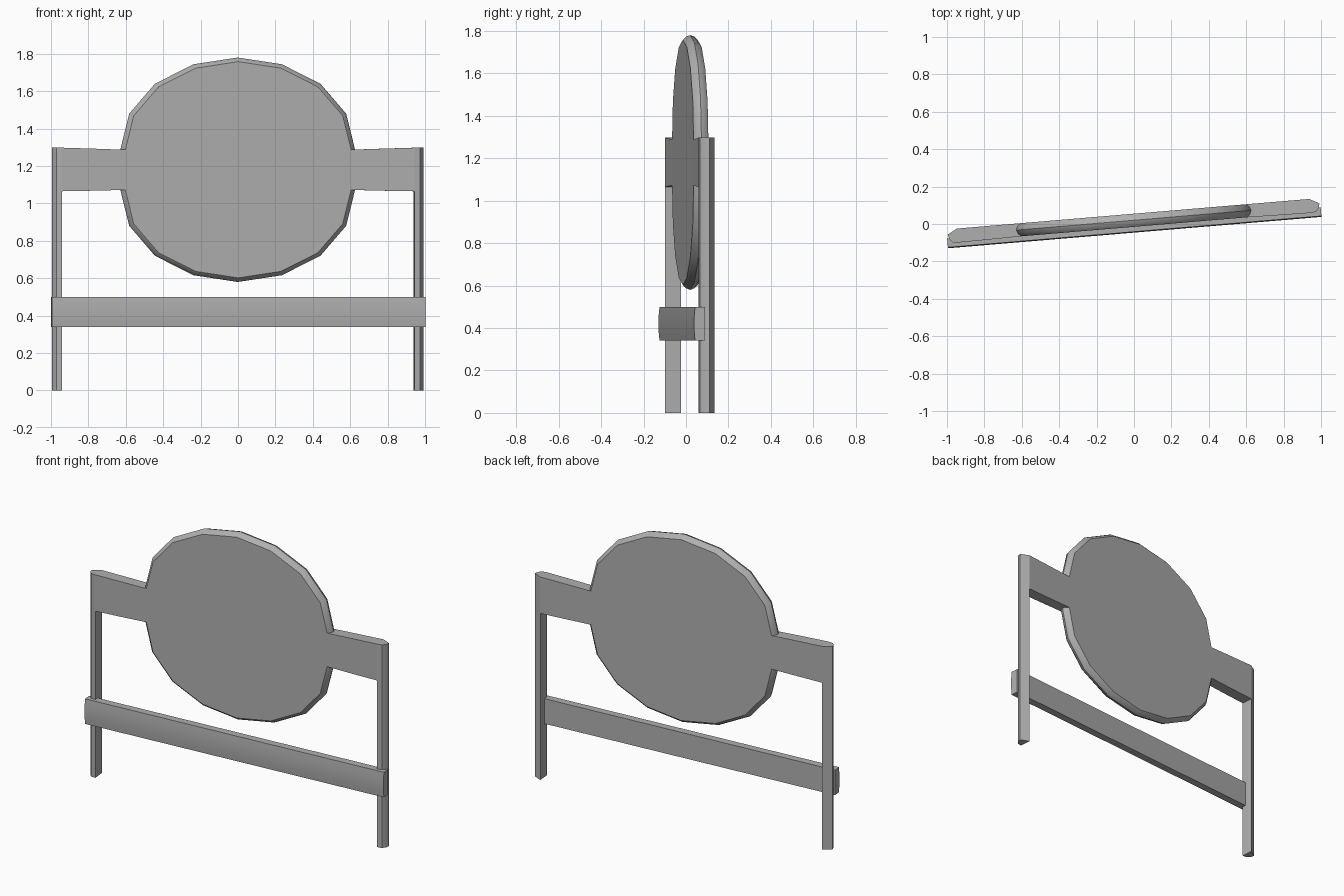
import bpy, bmesh, math

if "Cube" in bpy.data.objects:
    bpy.data.objects.remove(bpy.data.objects["Cube"])

YAW = math.radians(4.8)

# Dark grey finish shared by all parts
grey = bpy.data.materials.new("dark_grey")
grey.diffuse_color = (.43, .43, .43, 1)
grey.use_nodes = True
grey.node_tree.nodes["Principled BSDF"].inputs["Base Color"].default_value = grey.diffuse_color


def loft(name, rings, angle=35):
    """Skin equal-sized closed rings of points, cap both ends, turn to the model's yaw."""
    bm = bmesh.new()
    rows = [[bm.verts.new(p) for p in ring] for ring in rings]
    n = len(rows[0])
    for a, b in zip(rows, rows[1:]):
        for i in range(n):
            j = (i + 1) % n
            bm.faces.new((a[i], a[j], b[j], b[i]))
    bm.faces.new(rows[0])
    bm.faces.new(rows[-1])
    bmesh.ops.recalc_face_normals(bm, faces=bm.faces)
    mesh = bpy.data.meshes.new(name)
    bm.to_mesh(mesh)
    bm.free()
    mesh.materials.append(grey)
    obj = bpy.data.objects.new(name, mesh)
    bpy.context.collection.objects.link(obj)
    obj.rotation_euler.z = YAW
    bpy.ops.object.select_all(action='DESELECT')
    obj.select_set(True)
    bpy.context.view_layer.objects.active = obj
    bpy.ops.object.shade_smooth_by_angle(angle=math.radians(angle))
    return obj


# Round back panel: slightly squared 18-sided outline with a rounded rim
quarter = [(0, .60), (.237, .564), (.444, .46), (.582, .30), (.63, .107)]
outline = (quarter + [(x, -z) for x, z in reversed(quarter)]
           + [(-x, -z) for x, z in quarter[1:]]
           + [(-x, z) for x, z in reversed(quarter[1:])])
# drop the doubled top and bottom points
outline = list(dict.fromkeys(outline))
rim = [(.022, -.015), (.007, 0), (0, .02), (.007, .04), (.022, .055)]
loft("round_back_panel",
     [[(x * (1 - d / .6), y, 1.18 + z * (1 - d / .6)) for x, z in outline]
      for d, y in rim])

# Posts with rounded outer corners, and arms joining them to the panel
post = [(.945, -.02), (.975, -.016), (.991, .002), (.997, .027), (.945, .055)]
for side, label in ((-1, "left"), (1, "right")):
    loft(label + "_post",
         [[(side * x, y, z) for x, y in post] for z in (0, 1.298)])
    sections = [(.58, -.0145, 1.073, 1.286), (.78, -.018, 1.068, 1.293),
                (.946, -.02, 1.065, 1.298)]
    loft(label + "_arm",
         [[(side * x, f, lo), (side * x, .055, lo),
           (side * x, .055, hi), (side * x, f, hi)] for x, f, lo, hi in sections])

# Lower cross rail, with a gently bowed front, overlapping the posts
rail = [(.006, .34), (-.041, .34), (-.045, .38), (-.046, .42),
        (-.045, .46), (-.041, .50), (.006, .50)]
loft("lower_rail", [[(x, y, z) for y, z in rail] for x in (-1.002, 1.002)])
